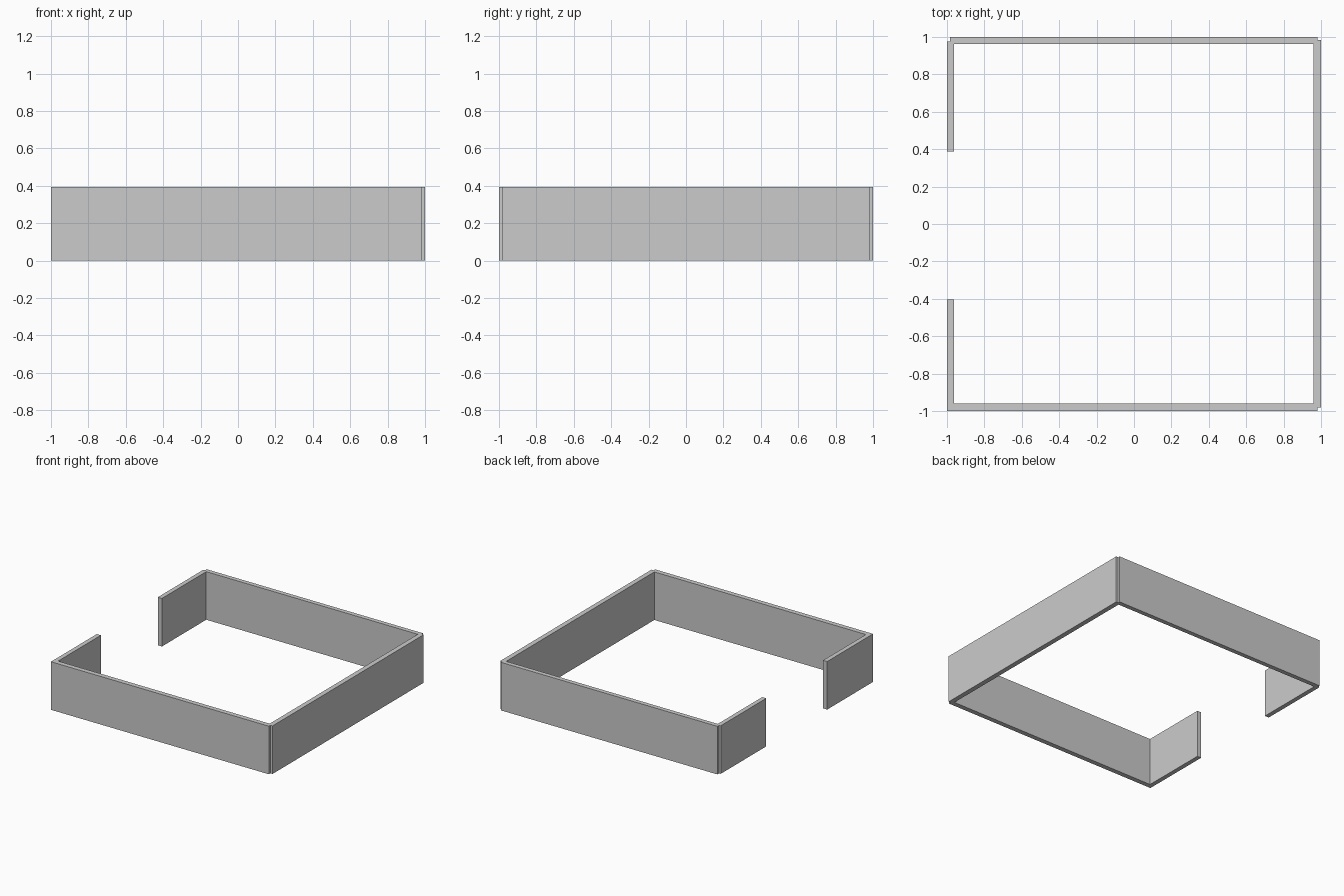
import bpy

if "Cube" in bpy.data.objects:
    bpy.data.objects.remove(bpy.data.objects["Cube"])

HEIGHT = 0.395


def wall(name, x0, x1, y0, y1):
    """Upright wall panel standing on z = 0, given its plan extents."""
    bpy.ops.mesh.primitive_cube_add(
        size=1, location=((x0 + x1) / 2, (y0 + y1) / 2, HEIGHT / 2))
    ob = bpy.context.object
    ob.name = name
    ob.scale = (x1 - x0, y1 - y0, HEIGHT)
    bpy.ops.object.transform_apply(location=False, rotation=False, scale=True)
    return ob


# Three full-length walls, with small notches at the outer corners
wall("front_wall", -1.0, 0.98, -1.0, -0.96)
wall("back_wall", -0.985, 0.98, 0.963, 1.0)
wall("right_wall", 0.96, 1.0, -0.98, 0.983)

# Left side is split by a doorway
wall("left_wall_front", -1.0, -0.963, -0.99, -0.405)
wall("left_wall_back", -1.0, -0.963, 0.387, 0.977)
